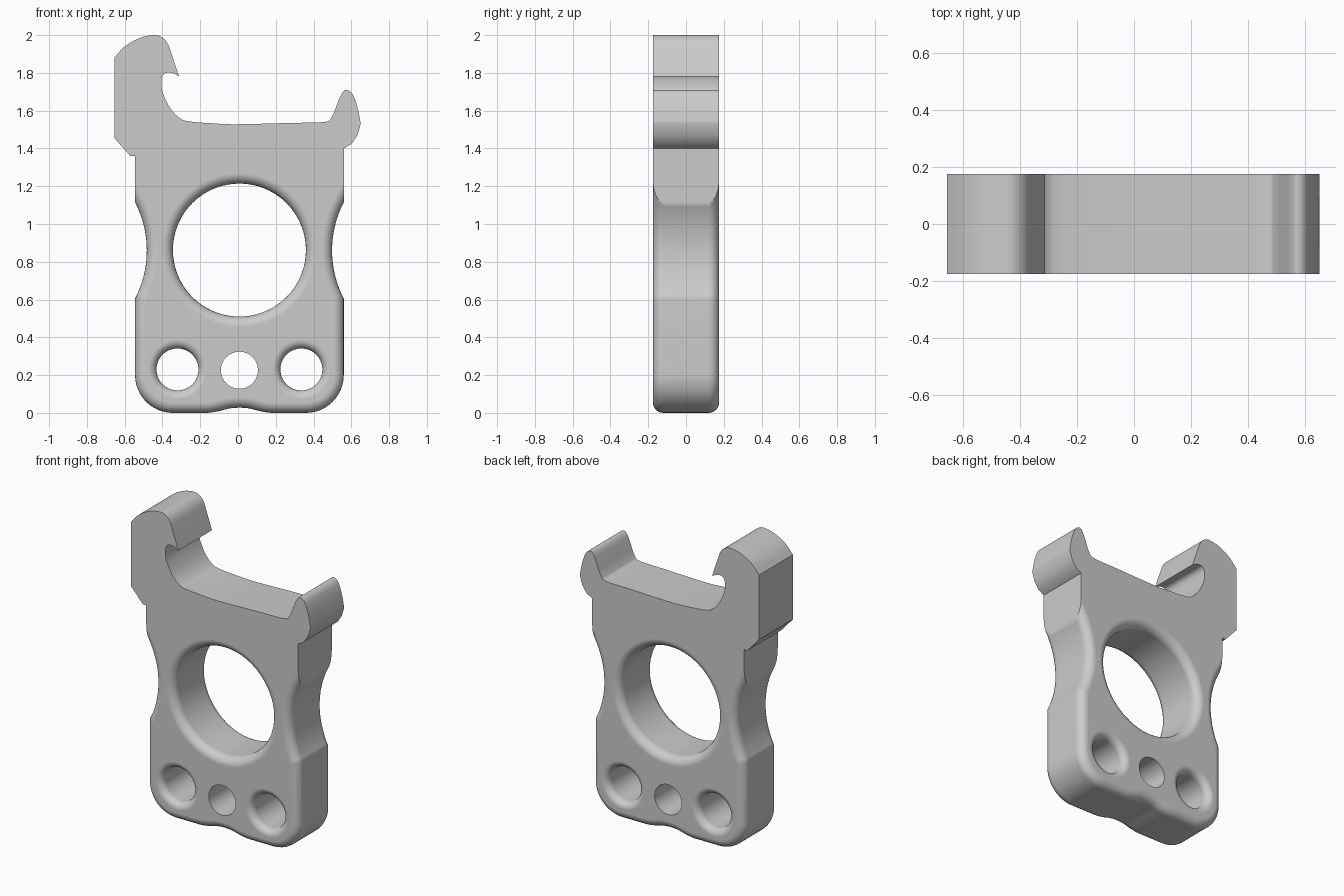
import bpy, bmesh
from math import sin, cos, pi, asin
from mathutils import Vector

if "Cube" in bpy.data.objects:
    bpy.data.objects.remove(bpy.data.objects["Cube"])

T = 0.175            # half thickness
CX = 0.0075          # centre line of the body
HW = 0.5525          # half width of the body


def spline(pts, n=5):
    """Smooth curve through a few (x, z) points."""
    p = [Vector(q) for q in pts]
    p = [2 * p[0] - p[1]] + p + [2 * p[-1] - p[-2]]
    out = []
    for i in range(1, len(p) - 2):
        a, b, c, d = p[i - 1:i + 3]
        for k in range(n):
            t = k / n
            out.append(0.5 * (2 * b + (c - a) * t + (2 * a - 5 * b + 4 * c - d) * t * t
                              + (3 * b - a - 3 * c + d) * t ** 3))
    return out + [p[-2]]


def prism(name, outline, half, fillet=0):
    """Extrude an x-z outline along y, optionally rounding both rims."""
    bm = bmesh.new()
    face = bm.faces.new([bm.verts.new((x, -half, z)) for x, z in outline])
    new = bmesh.ops.extrude_face_region(bm, geom=[face])['geom']
    bmesh.ops.translate(bm, vec=(0, 2 * half, 0),
                        verts=[v for v in new if isinstance(v, bmesh.types.BMVert)])
    bmesh.ops.recalc_face_normals(bm, faces=bm.faces)
    if fillet:
        rims = [e for e in bm.edges if abs(e.verts[0].co.y - e.verts[1].co.y) < 1e-5]
        bmesh.ops.bevel(bm, geom=rims, offset=fillet, offset_type='OFFSET', segments=6,
                        profile=0.5, affect='EDGES', clamp_overlap=False)
    return finish(name, bm)


def finish(name, bm):
    bmesh.ops.recalc_face_normals(bm, faces=bm.faces)
    me = bpy.data.meshes.new(name)
    bm.to_mesh(me)
    bm.free()
    ob = bpy.data.objects.new(name, me)
    bpy.context.collection.objects.link(ob)
    return ob


def hole_cutter(name, x, z, r, f, segs=72):
    """Lathed cutter along y, flaring at both faces to leave rounded rims."""
    half = [(r + f, 0.3)]
    if f:
        half += [(r + f - f * sin(a), T - f + f * cos(a))
                 for a in [pi / 2 * k / 6 for k in range(7)]]
    if f:
        # the flare is tangent to the face and to the bore
        half = [(r + f, 0.3)] + [(r + f - f * sin(k * pi / 12), T - f * (1 - cos(k * pi / 12)))
                                 for k in range(7)]
    prof = half + [(q, -y) for q, y in reversed(half)]
    bm = bmesh.new()
    rings = [[bm.verts.new((x + q * cos(2 * pi * i / segs), y, z + q * sin(2 * pi * i / segs)))
              for i in range(segs)] for q, y in prof]
    for a, b in zip(rings, rings[1:]):
        for i in range(segs):
            j = (i + 1) % segs
            bm.faces.new((a[i], a[j], b[j], b[i]))
    bm.faces.new(rings[0])
    bm.faces.new(rings[-1])
    ob = finish(name, bm)
    ob.hide_render = True
    return ob


def boolean(ob, other, op):
    m = ob.modifiers.new(op.lower(), 'BOOLEAN')
    m.object, m.operation, m.solver = other, op, 'EXACT'
    bpy.context.view_layer.objects.active = ob
    bpy.ops.object.modifier_apply(modifier=m.name)
    bpy.data.objects.remove(other)


# Rounded slab: right half from bottom dip, corner, waist, then flaring out past the top
right = spline([(0, 0.028), (0.05, 0.024), (0.11, 0.009), (0.16, 0.001), (0.2, 0)], 3)
right = [tuple(p) for p in right]
R = 0.2
right += [(HW - R + R * sin(a), R - R * cos(a)) for a in [pi / 2 * k / 12 for k in range(13)]]
waist_r, sag, span = 0.555, 0.062, 0.255
end = asin(span / waist_r)
right += [(HW - sag + waist_r * (1 - cos(a)), 0.86 + waist_r * sin(a))
          for a in [-end + 2 * end * k / 20 for k in range(21)]]
right += [(HW + 0.45 * sin(end), 1.115 + 0.45 * cos(end)), (HW + 0.45 * sin(end), 2.3)]
outline = [(CX + x, z) for x, z in right] + [(CX - x, z) for x, z in reversed(right[1:])]
body = prism("hook_plate", outline, T, fillet=0.055)

# Sharp-edged silhouette of the hooks and upper body, wide below the waist
hook_back = spline([(-0.655, 1.88), (-0.60, 1.94), (-0.52, 1.985), (-0.45, 2.0),
                    (-0.41, 1.993), (-0.375, 1.96), (-0.35, 1.895), (-0.312, 1.782)])
saddle = spline([(-0.312, 1.782), (-0.35, 1.80), (-0.388, 1.797), (-0.405, 1.765),
                 (-0.40, 1.70), (-0.36, 1.615), (-0.31, 1.562), (-0.257, 1.543),
                 (-0.12, 1.532), (0, 1.528), (0.27, 1.535), (0.455, 1.54),
                 (0.495, 1.565), (0.527, 1.64), (0.55, 1.692), (0.573, 1.71),
                 (0.605, 1.69), (0.632, 1.62), (0.65, 1.53)])
sil = [(-0.9, -0.2), (-0.9, 0.86), (CX - HW, 0.86), (CX - HW, 1.36), (-0.57, 1.36),
       (-0.655, 1.455)]
sil += [tuple(p) for p in hook_back] + [tuple(p) for p in saddle[1:]]
sil += [(0.632, 1.47), (0.602, 1.425), (CX + HW, 1.40), (CX + HW, 0.86), (0.9, 0.86), (0.9, -0.2)]
boolean(body, prism("silhouette_cutter", sil, 0.4), 'INTERSECT')

# Finger hole and the three lower holes
holes = [("finger_hole", 0, 0.862, 0.352, 0.055), ("left_hole", -0.328, 0.23, 0.111, 0.045),
         ("right_hole", 0.328, 0.23, 0.111, 0.045), ("centre_hole", 0, 0.226, 0.098, 0)]
for name, x, z, r, f in holes:
    boolean(body, hole_cutter(name, CX + x, z, r, f), 'DIFFERENCE')

# Smooth fillets, crisp hook edges
bpy.ops.object.select_all(action='DESELECT')
body.select_set(True)
bpy.context.view_layer.objects.active = body
bpy.ops.object.shade_smooth_by_angle(angle=0.5)
wn = body.modifiers.new("weighted_normals", 'WEIGHTED_NORMAL')
wn.keep_sharp = True
